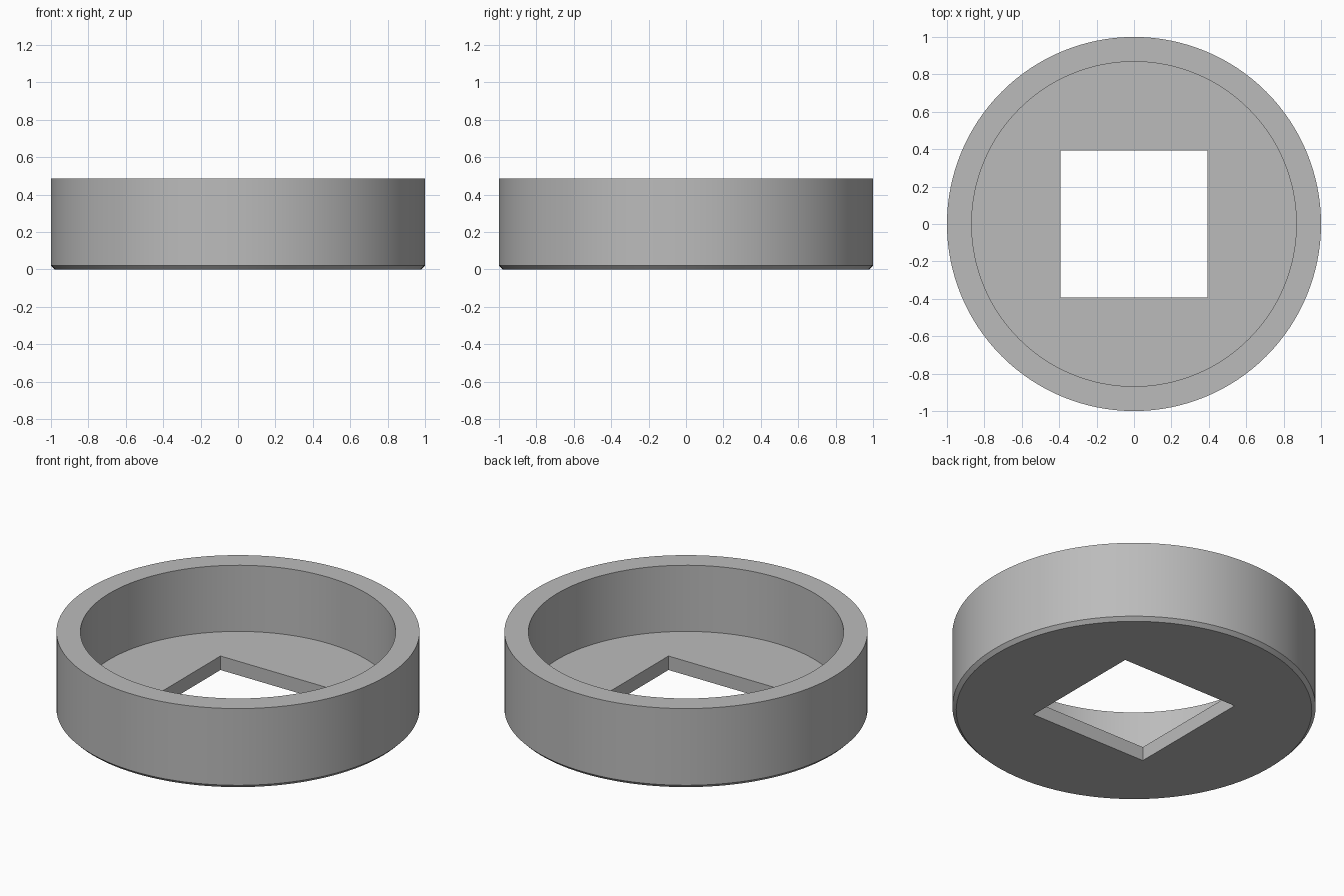
import bpy, bmesh
from math import cos, sin, tau, radians

if "Cube" in bpy.data.objects:
    bpy.data.objects.remove(bpy.data.objects["Cube"])

SEGMENTS = 128          # multiple of 8 so the square corners land on vertices
HEIGHT, FLOOR, CHAMFER = 0.487, 0.085, 0.021
OUTER, INNER, HOLE = 1.0, 0.868, 0.393

grey = bpy.data.materials.new("Grey")
grey.use_nodes = True
colour = (0.5, 0.5, 0.5, 1)
grey.diffuse_color = colour
grey.node_tree.nodes["Principled BSDF"].inputs["Base Color"].default_value = colour


def ring(bm, radius, z, square=False):
    """Loop of vertices on a circle, or on a square of that half width."""
    loop = []
    for i in range(SEGMENTS):
        a = tau * i / SEGMENTS
        x, y = cos(a), sin(a)
        r = radius / max(abs(x), abs(y)) if square else radius
        loop.append(bm.verts.new((r * x, r * y, z)))
    return loop


# Cup cross-section, from the hole's bottom edge round the outside to its top edge
bm = bmesh.new()
loops = [
    ring(bm, HOLE, 0, square=True),
    ring(bm, OUTER - CHAMFER, 0),
    ring(bm, OUTER, CHAMFER),
    ring(bm, OUTER, HEIGHT),
    ring(bm, INNER, HEIGHT),
    ring(bm, INNER, FLOOR),
    ring(bm, HOLE, FLOOR, square=True),
]
for low, high in zip(loops, loops[1:] + loops[:1]):
    for i in range(SEGMENTS):
        j = (i + 1) % SEGMENTS
        bm.faces.new((low[i], low[j], high[j], high[i]))
bmesh.ops.recalc_face_normals(bm, faces=bm.faces)

# Round cup with a square hole through its floor
mesh = bpy.data.meshes.new("round_cup")
bm.to_mesh(mesh)
bm.free()
mesh.materials.append(grey)
cup = bpy.data.objects.new("round_cup", mesh)
bpy.context.collection.objects.link(cup)
bpy.ops.object.select_all(action="DESELECT")
cup.select_set(True)
bpy.context.view_layer.objects.active = cup
bpy.ops.object.shade_smooth_by_angle(angle=radians(30))
